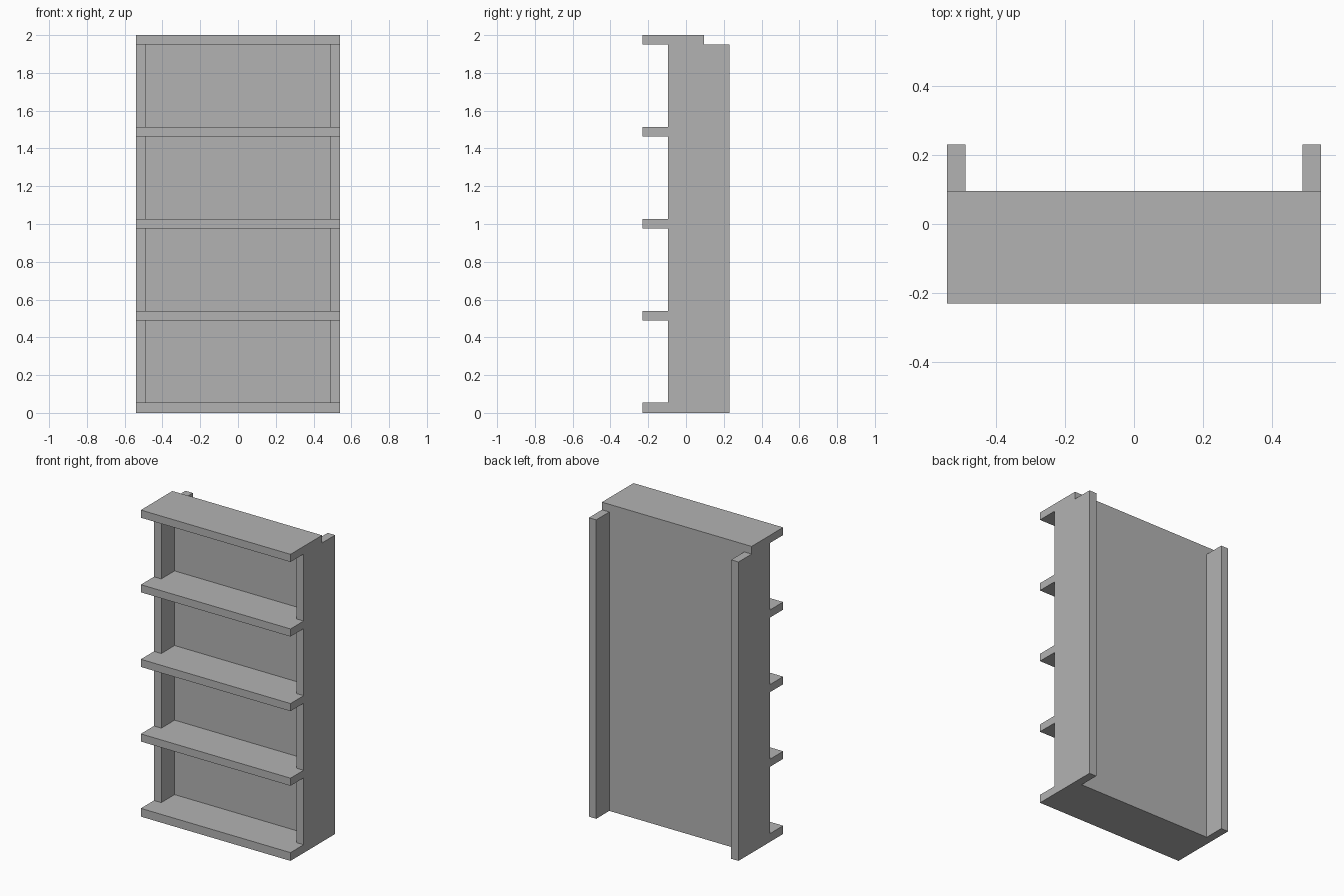
import bpy
import bmesh

cube = bpy.data.objects.get("Cube")
if cube:
    bpy.data.objects.remove(cube, do_unlink=True)

# Overall dimensions
HALF_W, HEIGHT = 0.54, 2.0
FRONT, BACK = -0.23, 0.23
SIDE_FRONT, PANEL_BACK = -0.095, 0.095
BOARD = 0.053            # thickness of uprights and back panel
SHELF = 0.05             # thickness of shelves
INNER = HALF_W - BOARD
PANEL_FRONT = PANEL_BACK - BOARD
TOP_Z = HEIGHT - SHELF

grey = bpy.data.materials.new("plain_grey")
grey.use_nodes = True
colour = (0.45, 0.45, 0.45, 1.0)
grey.diffuse_color = colour
grey.node_tree.nodes["Principled BSDF"].inputs["Base Color"].default_value = colour


def board(name, outline, z0, z1):
    """Extrude a flat plan outline between two heights."""
    bm = bmesh.new()
    face = bm.faces.new([bm.verts.new((x, y, z0)) for x, y in outline])
    ext = bmesh.ops.extrude_face_region(bm, geom=[face])
    verts = [v for v in ext["geom"] if isinstance(v, bmesh.types.BMVert)]
    bmesh.ops.translate(bm, verts=verts, vec=(0, 0, z1 - z0))
    bmesh.ops.recalc_face_normals(bm, faces=bm.faces)
    mesh = bpy.data.meshes.new(name)
    bm.to_mesh(mesh)
    bm.free()
    mesh.materials.append(grey)
    obj = bpy.data.objects.new(name, mesh)
    bpy.context.collection.objects.link(obj)
    return obj


def rect(x0, x1, y0, y1):
    return [(x0, y0), (x1, y0), (x1, y1), (x0, y1)]


# Uprights, projecting behind the back panel
board("left_side", rect(INNER, HALF_W, SIDE_FRONT, BACK), 0, TOP_Z)
board("right_side", rect(-HALF_W, -INNER, SIDE_FRONT, BACK), 0, TOP_Z)

# Back panel between the uprights
board("back_panel", rect(-INNER, INNER, PANEL_FRONT, PANEL_BACK), 0, TOP_Z)

# Shelves: fitted between the uprights, with a full-width front overhang
half = [(HALF_W, FRONT), (HALF_W, SIDE_FRONT), (INNER, SIDE_FRONT), (INNER, PANEL_FRONT)]
shelf_outline = half + [(-x, y) for x, y in reversed(half)]
board("bottom_shelf", shelf_outline, 0, 0.054)
names = ["lower_shelf", "middle_shelf", "upper_shelf"]
for i, name in enumerate(names, start=1):
    z = 0.003 + i * (TOP_Z - 0.003) / 4
    board(name, shelf_outline, z, z + SHELF)

# Top board resting on the uprights
board("top_board", rect(-HALF_W, HALF_W, FRONT, PANEL_BACK), TOP_Z, HEIGHT)
